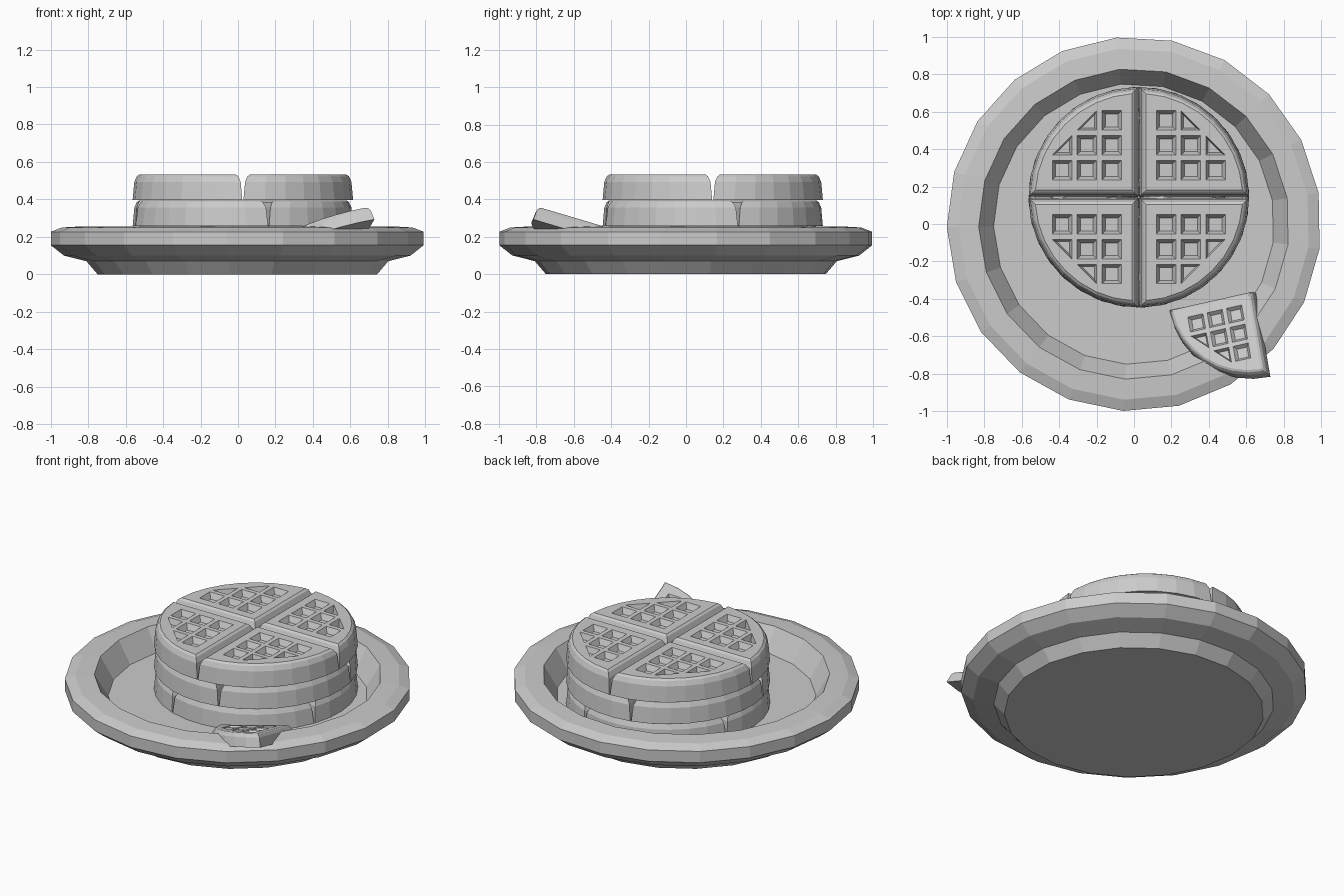
import bpy, bmesh, math
from mathutils import Matrix, Vector

if "Cube" in bpy.data.objects:
    bpy.data.objects.remove(bpy.data.objects["Cube"])

grey = bpy.data.materials.new("plain_grey")
grey.use_nodes = True
grey.diffuse_color = (0.6, 0.6, 0.6, 1)
grey.node_tree.nodes["Principled BSDF"].inputs["Base Color"].default_value = grey.diffuse_color


def add_rings(bm, rings):
    """Skin stacked outlines with equal point counts and cap both ends."""
    loops = [[bm.verts.new(p) for p in ring] for ring in rings]
    n = len(loops[0])
    for low, high in zip(loops, loops[1:]):
        for i in range(n):
            j = (i + 1) % n
            bm.faces.new((low[i], low[j], high[j], high[i]))
    bm.faces.new(loops[0][::-1])
    bm.faces.new(loops[-1])


def make_object(name, ring_sets):
    bm = bmesh.new()
    for rings in ring_sets:
        add_rings(bm, rings)
    bmesh.ops.recalc_face_normals(bm, faces=bm.faces)
    mesh = bpy.data.meshes.new(name)
    bm.to_mesh(mesh)
    bm.free()
    mesh.materials.append(grey)
    obj = bpy.data.objects.new(name, mesh)
    bpy.context.collection.objects.link(obj)
    return obj


# Plate: faceted lathe, from the foot over the rim to the sunken floor
SIDES = 21
START = math.radians(95.3)
plate_profile = [(0.75, 0), (0.81, 0.07), (0.93, 0.1), (1, 0.155), (1, 0.227),
                 (0.94, 0.25), (0.83, 0.256), (0.75, 0.12)]


def circle(r, z):
    angles = [START + math.tau * i / SIDES for i in range(SIDES)]
    return [(r * math.cos(a), r * math.sin(a), z) for a in angles]


make_object("plate", [[circle(r, z) for r, z in plate_profile]])

# Waffle quarter: a quarter disc with bevelled top edges
RADIUS = 0.592
THICK = 0.137
ARC = 8


def quarter_outline(inset, z):
    r = RADIUS - inset
    a0 = math.asin(inset / r)
    step = (math.pi / 2 - 2 * a0) / ARC
    arc = [a0 + step * i for i in range(ARC + 1)]
    return [(inset, inset, z)] + [(r * math.cos(a), r * math.sin(a), z) for a in arc]


quarter = make_object("waffle_quarter", [[
    quarter_outline(0.003, 0), quarter_outline(0.012, 0.098),
    quarter_outline(0.025, 0.127), quarter_outline(0.038, THICK)]])

# Tapered pockets, those at the curved edge cut to triangles
pockets = []
centres = (0.145, 0.278, 0.41)
for i, cx in enumerate(centres):
    for j, cy in enumerate(centres):
        if i + j == 4:
            continue
        h = 0.052
        shape = [(cx - h, cy - h), (cx + h, cy - h), (cx + h, cy + h), (cx - h, cy + h)]
        if i + j == 3:
            shape.pop(2)
        mx = sum(p[0] for p in shape) / len(shape)
        my = sum(p[1] for p in shape) / len(shape)
        pockets.append([[(mx + (x - mx) * s, my + (y - my) * s, z) for x, y in shape]
                        for s, z in ((0.66, THICK - 0.035), (1.0, THICK), (1.02, THICK + 0.02))])
cutter = make_object("pocket_cutter", pockets)
cutter.hide_render = True

cut = quarter.modifiers.new("pockets", "BOOLEAN")
cut.operation = "DIFFERENCE"
cut.solver = "EXACT"
cut.object = cutter
bpy.context.view_layer.update()
baked = bpy.data.meshes.new_from_object(
    quarter.evaluated_get(bpy.context.evaluated_depsgraph_get()))
bpy.data.objects.remove(quarter)
bpy.data.objects.remove(cutter)


def place_quarter(name, matrix):
    obj = bpy.data.objects.new(name, baked)
    bpy.context.collection.objects.link(obj)
    obj.matrix_world = matrix


# Stack of three waffles, each turned differently
layers = [("bottom", -20, 0.12), ("middle", 13.5, 0.258), ("top", 0, 0.396)]
for label, turn, z in layers:
    for k in range(4):
        place_quarter(f"{label}_waffle_quarter_{k + 1}",
                      Matrix.Translation((0.026, 0.143, z))
                      @ Matrix.Rotation(math.radians(turn + 90 * k), 4, "Z"))

# Loose small quarter leaning on the rim
normal = Vector((-0.23, 0.257, 1)).normalized()
along = Vector((-0.46, -0.08, 0))
along = (along - normal * along.dot(normal)).normalized()
across = normal.cross(along)
tilt = Matrix((along, across, normal)).transposed().to_4x4()
apex = Vector((0.635, -0.345, 0.235)) - normal * 0.08
place_quarter("loose_waffle_quarter",
              Matrix.Translation(apex) @ tilt @ Matrix.Diagonal((0.81, 0.81, 0.58, 1)))
